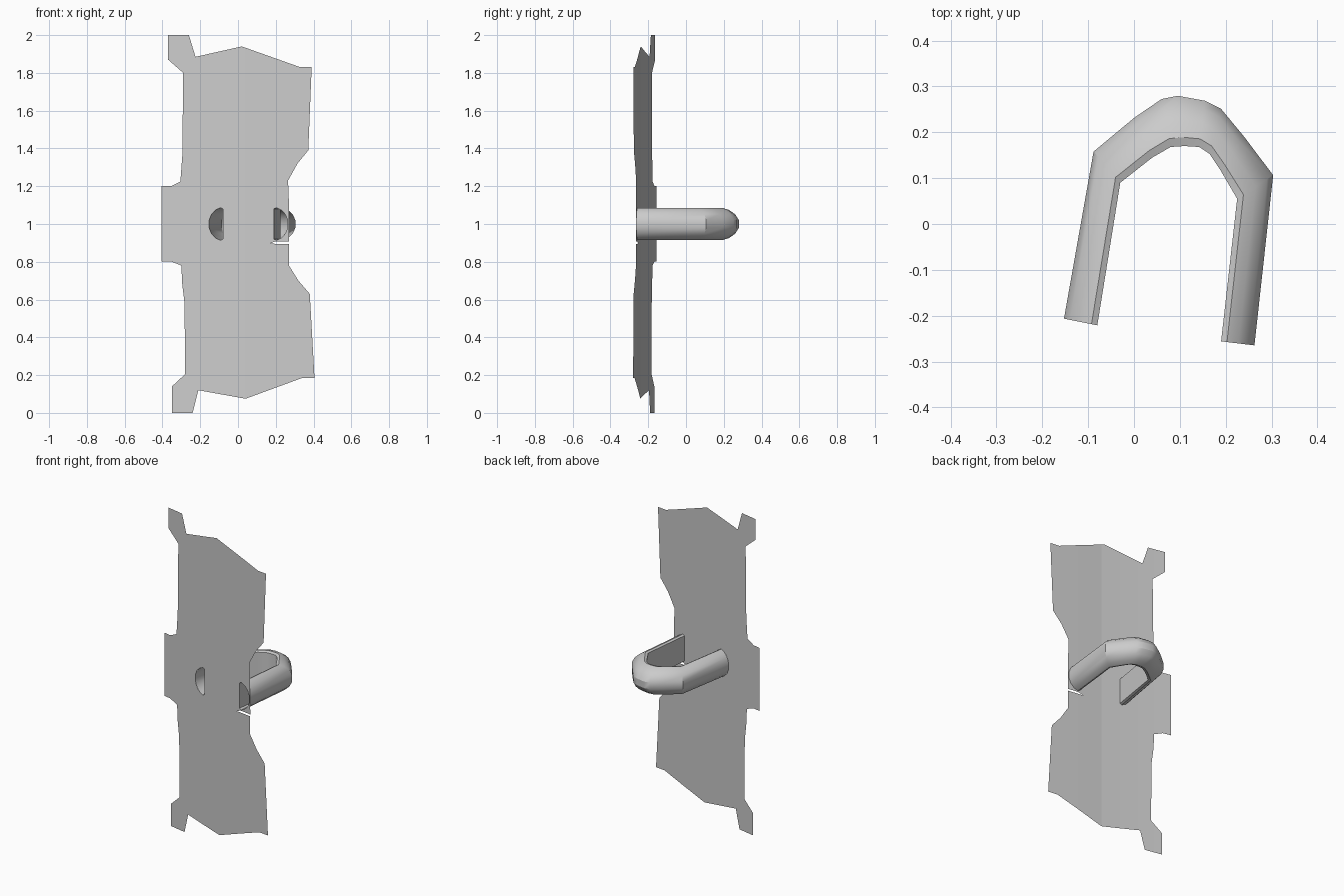
import bpy, bmesh
from mathutils import Vector

if "Cube" in bpy.data.objects:
    bpy.data.objects.remove(bpy.data.objects["Cube"])

# Bend of the plate seen from above: (x, y)
BEND = [(-0.405, -0.156), (-0.3, -0.178), (-0.2, -0.198), (-0.08, -0.221),
        (0.04, -0.242), (0.2, -0.257), (0.3, -0.268), (0.405, -0.28)]


def bend_y(x):
    for (x0, y0), (x1, y1) in zip(BEND, BEND[1:]):
        if x <= x1:
            break
    return y0 + (y1 - y0) * (x - x0) / (x1 - x0)


def finish(name, bm):
    mesh = bpy.data.meshes.new(name)
    bm.to_mesh(mesh)
    bm.free()
    obj = bpy.data.objects.new(name, mesh)
    bpy.context.collection.objects.link(obj)
    return obj


# Half-round grip section: (inner-to-outer fraction, height fraction)
HALF = [(0, 0.93), (0.17, 1), (0.5, 0.87), (0.8, 0.6), (0.97, 0.24)]
SECTION = HALF + [(u, -v) for u, v in reversed(HALF)]
HALF_HEIGHT = 0.086

# Grip stations: inner (x, y), outer (x, y)
STATIONS = [((-0.08, -0.221), (-0.155, -0.206)), ((-0.03, 0.09), (-0.09, 0.16)),
            ((0.04, 0.145), (0.0, 0.235)), ((0.08, 0.168), (0.06, 0.276)),
            ((0.11, 0.17), (0.095, 0.283)), ((0.142, 0.168), (0.155, 0.272)),
            ((0.165, 0.153), (0.19, 0.255)), ((0.19, 0.115), (0.24, 0.195)),
            ((0.225, 0.055), (0.306, 0.108)), ((0.19, -0.256), (0.265, -0.265))]


def ring(inner, outer):
    a, b = Vector(inner), Vector(outer)
    return [(*a.lerp(b, u), 1 + v * HALF_HEIGHT) for u, v in SECTION]


# Plate outline in front view, clockwise from the top left lug: (x, z)
OUTLINE = [(-0.37, 2), (-0.26, 2), (-0.225, 1.885), (0.02, 1.94), (0.33, 1.83),
           (0.39, 1.83), (0.372, 1.39), (0.315, 1.32), (0.265, 1.23), (0.27, 1.1),
           (0.271, 0.906), (0.2, 0.908), (0.165, 0.896), (0.27, 0.894),
           (0.27, 0.78), (0.32, 0.7), (0.38, 0.63), (0.405, 0.185),
           (0.34, 0.185), (0.04, 0.075), (-0.21, 0.12), (-0.24, 0),
           (-0.35, 0), (-0.35, 0.14), (-0.28, 0.205), (-0.283, 0.58),
           (-0.295, 0.68), (-0.3, 0.78), (-0.355, 0.802), (-0.405, 0.802),
           (-0.405, 1.2), (-0.355, 1.2), (-0.305, 1.225), (-0.295, 1.36),
           (-0.29, 1.8), (-0.37, 1.87)]

# Shield plate with two half-round openings where the grip meets it
bm = bmesh.new()
holes = [[(x, z) for x, y, z in ring(*s)] for s in (STATIONS[0], STATIONS[-1])]
for loop in [OUTLINE] + holes:
    verts = [bm.verts.new((x, 0, z)) for x, z in loop]
    for i, v in enumerate(verts):
        bm.edges.new((verts[i - 1], v))
bmesh.ops.triangle_fill(bm, edges=bm.edges[:], use_beauty=True, normal=(0, -1, 0))
for x, _ in BEND[1:-1]:
    bmesh.ops.bisect_plane(bm, geom=bm.verts[:] + bm.edges[:] + bm.faces[:],
                           plane_co=(x, 0, 0), plane_no=(1, 0, 0), dist=1e-5)
for v in bm.verts:
    v.co.y = bend_y(v.co.x)
bm.normal_update()
for f in bm.faces:
    if f.normal.y > 0:
        f.normal_flip()
finish("shield_plate", bm)

# Hollow bent grip, open at both ends
bm = bmesh.new()
rings = [[bm.verts.new(p) for p in ring(*s)] for s in STATIONS]
for r0, r1 in zip(rings, rings[1:]):
    for i in range(len(SECTION)):
        bm.faces.new((r0[i - 1], r0[i], r1[i], r1[i - 1]))
bmesh.ops.recalc_face_normals(bm, faces=bm.faces[:])
grip = finish("grip", bm)
bpy.context.view_layer.objects.active = grip
grip.select_set(True)
bpy.ops.object.shade_smooth_by_angle(angle=0.5)
